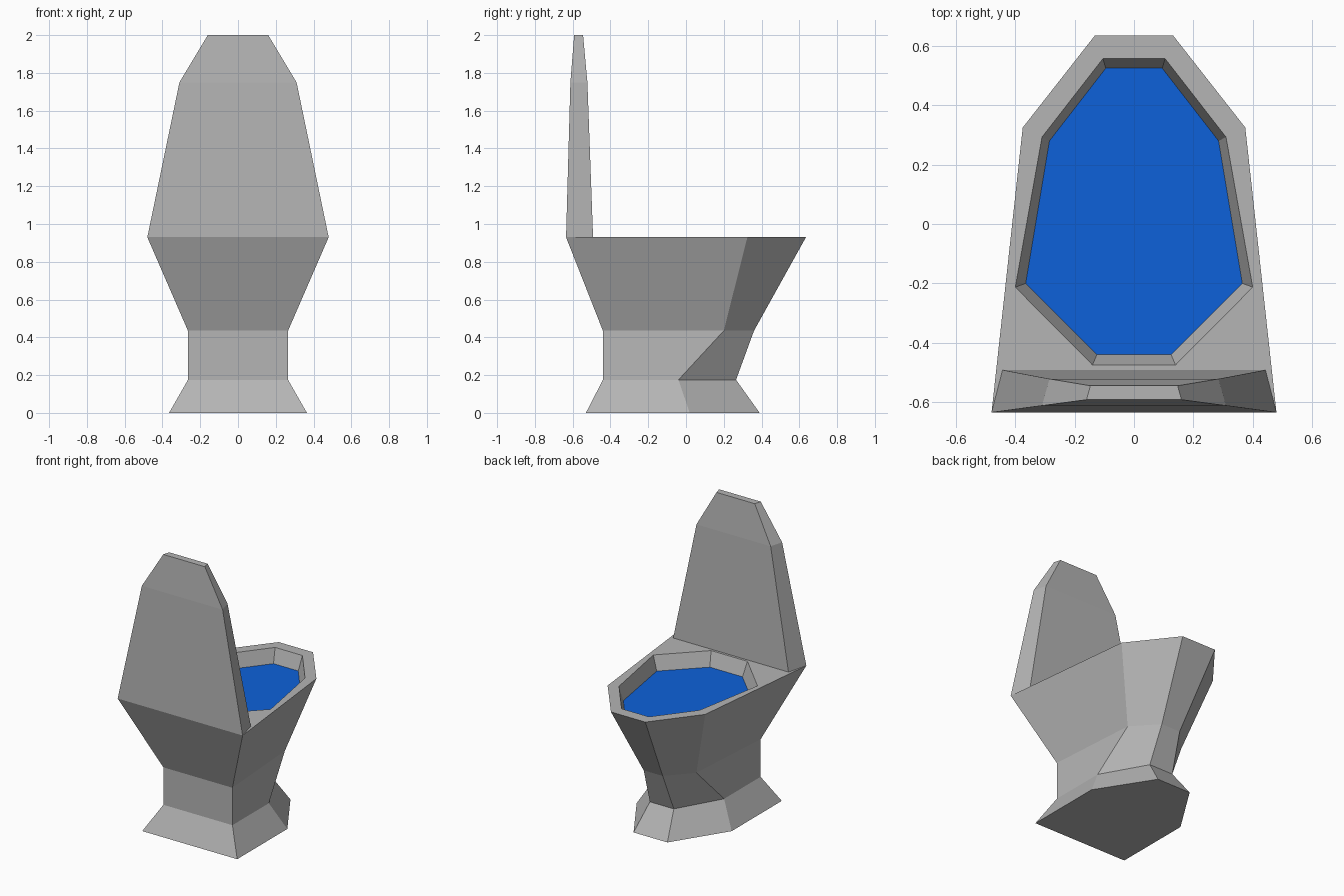
import bpy, bmesh

if "Cube" in bpy.data.objects:
    bpy.data.objects.remove(bpy.data.objects["Cube"])


def material(name, color):
    m = bpy.data.materials.new(name)
    m.diffuse_color = (*color, 1)
    m.use_nodes = True
    m.node_tree.nodes["Principled BSDF"].inputs["Base Color"].default_value = m.diffuse_color
    return m


grey = material("grey ceramic", (0.46, 0.46, 0.46))
blue = material("blue water", (0.004, 0.12, 0.70))


def mirrored(half):
    """Closed outline from its right half, mirrored across x = 0."""
    return half + [(-p[0], *p[1:]) for p in reversed(half)]


def ring(bm, half, z):
    return [bm.verts.new((x, y, z)) for x, y in mirrored(half)]


def bridge(bm, a, b):
    n = len(a)
    for i in range(n):
        j = (i + 1) % n
        bm.faces.new((a[i], a[j], b[j], b[i]))


def finish(bm, name, mat, solid=True):
    if solid:
        bmesh.ops.recalc_face_normals(bm, faces=bm.faces)
    me = bpy.data.meshes.new(name)
    bm.to_mesh(me)
    bm.free()
    me.materials.append(mat)
    ob = bpy.data.objects.new(name, me)
    bpy.context.collection.objects.link(ob)
    return ob


# Bowl and pedestal: stacked six-sided sections (back, middle, front)
sections = [
    (0.00, [(0.365, -0.53), (0.365, 0.02), (0.13, 0.39)]),
    (0.175, [(0.265, -0.44), (0.265, -0.04), (0.092, 0.265)]),
    (0.435, [(0.265, -0.44), (0.22, 0.20), (0.073, 0.36)]),
    (0.93, [(0.48, -0.635), (0.375, 0.325), (0.132, 0.635)]),
]
opening = [(0.14, -0.475), (0.40, -0.213), (0.31, 0.293), (0.105, 0.557)]
floor = [(0.125, -0.44), (0.365, -0.20), (0.285, 0.28), (0.095, 0.525)]
WATER_Z = 0.83

bm = bmesh.new()
rings = [ring(bm, half, z) for z, half in sections]
for a, b in zip(rings, rings[1:]):
    bridge(bm, a, b)
bm.faces.new(rings[0])
rim, hole, well = rings[-1], ring(bm, opening, 0.93), ring(bm, floor, WATER_Z)
bridge(bm, hole, well)
bm.faces.new(well)
# Flat rim between the six-sided outside and eight-sided opening
for o, h in ((rim[:3], hole[:4]), (rim[:2:-1], hole[:3:-1])):
    bm.faces.new((o[0], h[0], h[1]))
    for i in range(2):
        bm.faces.new((o[i], o[i + 1], h[i + 2], h[i + 1]))
bm.faces.new((rim[0], rim[5], hole[7], hole[0]))
bm.faces.new((rim[2], rim[3], hole[4], hole[3]))
finish(bm, "bowl_and_pedestal", grey)

# Water surface
bm = bmesh.new()
bm.faces.new(ring(bm, floor, WATER_Z + 0.002))
finish(bm, "water", blue, solid=False)

# Raised lid: back and front outlines joined, tapering to the top
back = [(0.48, -0.635, 0.93), (0.31, -0.612, 1.75), (0.16, -0.592, 2.0)]
front = [(0.443, -0.492, 0.93), (0.285, -0.522, 1.75), (0.147, -0.545, 2.0)]
bm = bmesh.new()
b, f = ([bm.verts.new(p) for p in mirrored(h)] for h in (back, front))
bridge(bm, b, f)
for v in (b, f):
    bm.faces.new((v[0], v[1], v[4], v[5]))
    bm.faces.new((v[1], v[2], v[3], v[4]))
finish(bm, "raised_lid", grey)
